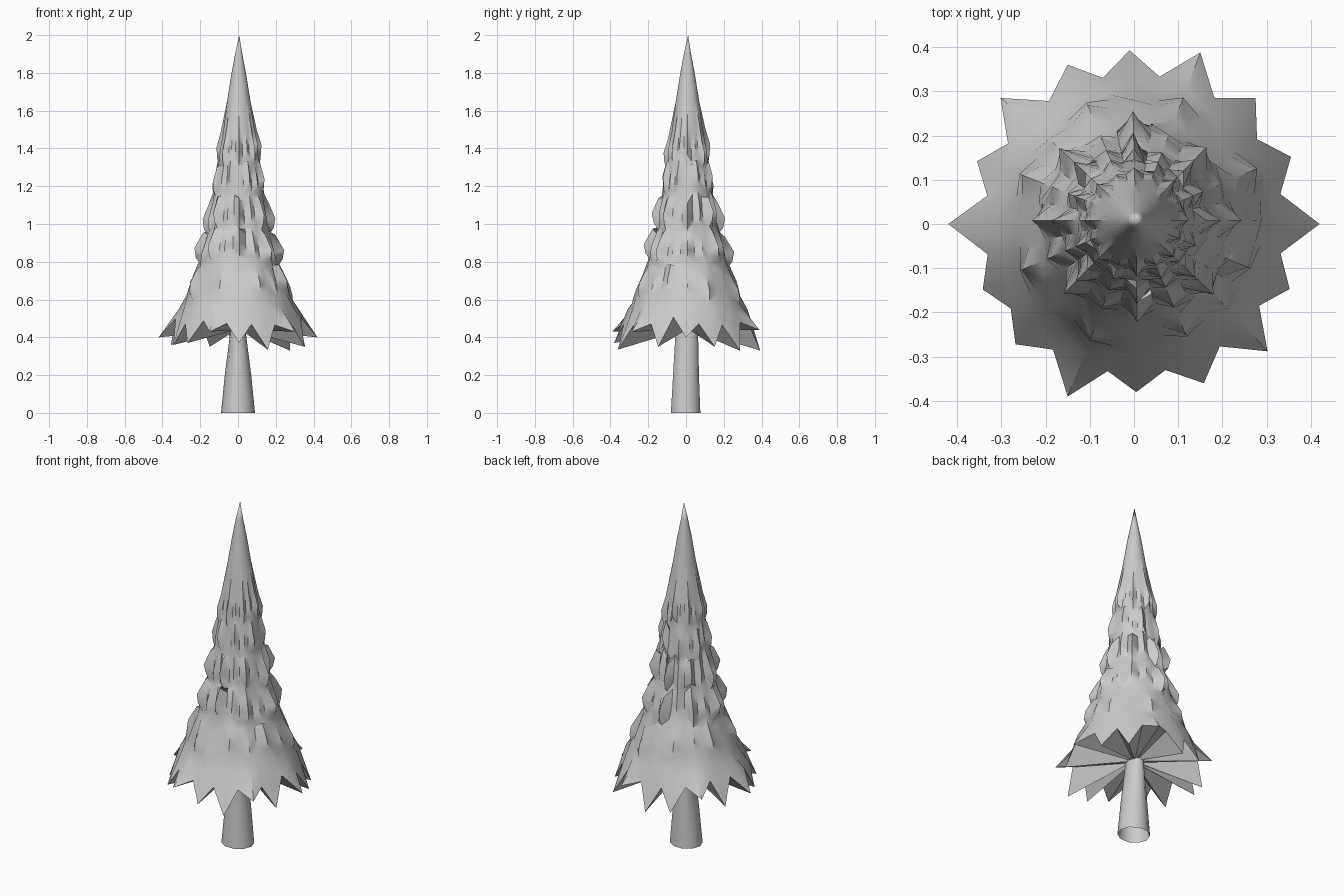
import bpy, bmesh, math, random
from math import cos, sin, pi, atan2

if "Cube" in bpy.data.objects:
    bpy.data.objects.remove(bpy.data.objects["Cube"])
random.seed(4)

grey = bpy.data.materials.new("plain grey")
grey.use_nodes = True
COLOUR = (0.6, 0.6, 0.6, 1)
grey.diffuse_color = COLOUR
grey.node_tree.nodes["Principled BSDF"].inputs["Base Color"].default_value = COLOUR

# Foliage core: height, radius
CORE = [(2.0, 0.0), (1.8, 0.038), (1.6, 0.07), (1.4, 0.1), (1.2, 0.127),
        (1.0, 0.158), (0.8, 0.21), (0.7, 0.245), (0.6, 0.285), (0.5, 0.325), (0.4, 0.35)]


def core(z):
    for (z1, r1), (z0, r0) in zip(CORE, CORE[1:]):
        if z >= z0:
            return r0 + (r1 - r0) * (z - z0) / (z1 - z0)
    return CORE[-1][1]


def polar(r, a, z):
    return (r * cos(a) + 0.004, r * sin(a) + 0.008, z)


def loft(name, rings, angle):
    """Skin a stack of rings; a ring of one point is an apex."""
    bm = bmesh.new()
    rows = [[bm.verts.new(p) for p in ring] for ring in rings]
    for a, b in zip(rows, rows[1:]):
        n = len(b)
        for i in range(n):
            j = (i + 1) % n
            if len(a) == 1:
                bm.faces.new((a[0], b[i], b[j]))
            else:
                bm.faces.new((a[i], b[i], b[j], a[j]))
    bmesh.ops.recalc_face_normals(bm, faces=bm.faces[:])
    mesh = bpy.data.meshes.new(name)
    bm.to_mesh(mesh)
    bm.free()
    mesh.materials.append(grey)
    obj = bpy.data.objects.new(name, mesh)
    bpy.context.collection.objects.link(obj)
    bpy.ops.object.select_all(action='DESELECT')
    obj.select_set(True)
    bpy.context.view_layer.objects.active = obj
    bpy.ops.object.shade_smooth_by_angle(angle=math.radians(angle))


# Tapered trunk, open underneath
loft("trunk", [[(cx + rx * cos(i * pi / 5), cy + ry * sin(i * pi / 5), z) for i in range(10)]
               for z, rx, ry, cx, cy in [(0.5, 0.04, 0.06, 0.0, 0.004),
                                         (0.42, 0.042, 0.063, 0.0, 0.004),
                                         (0.2, 0.07, 0.072, 0.0, 0.0),
                                         (0.0, 0.09, 0.082, 0.0, -0.002)]], 50)

# Hem: sixteen branch tips (x, y, z) with a notch between each pair
TIPS = [(0.42, 0, 0.40), (0.355, 0.152, 0.35), (0.275, 0.285, 0.33), (0.15, 0.388, 0.44),
        (-0.01, 0.393, 0.33), (-0.15, 0.36, 0.35), (-0.302, 0.285, 0.44), (-0.355, 0.142, 0.36),
        (-0.42, 0, 0.40), (-0.342, -0.148, 0.36), (-0.268, -0.272, 0.37), (-0.15, -0.39, 0.43),
        (0.005, -0.38, 0.37), (0.158, -0.36, 0.335), (0.302, -0.288, 0.43), (0.352, -0.147, 0.35)]
hem = []
for i, tip in enumerate(TIPS):
    nxt = TIPS[(i + 1) % 16]
    a0, a1 = atan2(tip[1], tip[0]), atan2(nxt[1], nxt[0])
    a = a0 + ((a1 - a0) % (2 * pi)) / 2
    hem += [tip, (0.338 * cos(a), 0.338 * sin(a), random.uniform(0.46, 0.51))]
angles = [atan2(p[1], p[0]) for p in hem]

# Smooth pointed crown
rings = [[(0.006, 0.011, 2.0)]]
for z in (1.9, 1.8, 1.65):
    rings.append([polar(core(z), a, z) for a in angles])

# Tiers of staggered leaf bumps: tip height, lift off the core, column shift
TIERS = [(1.38, 0.024, 0), (1.21, 0.027, 2), (1.035, 0.046, 0), (0.85, 0.052, 0), (0.66, 0.032, 2)]
# Leaf section: height offset from the tip, share of the lift
SECTION = [(0.10, 0.45), (0.02, 1.0), (-0.03, 0.55), (-0.055, 0.0)]
for z_tip, lift, shift in TIERS:
    bumps = []
    for i in range(32):
        kind = (i + shift) % 4
        if kind == 0:
            size = random.uniform(0.75, 1.0)
        elif kind == 2:
            size = random.uniform(0.1, 0.5)
        else:
            size = random.uniform(-0.35, -0.05)
        bumps.append((lift * size, random.uniform(-0.03, 0.03)))
    for dz, share in SECTION:
        rings.append([polar(core(z_tip + dz + j) + b * share, a, z_tip + dz + j)
                      for a, (b, j) in zip(angles, bumps)])

# Ridges that run out to the branch tips, the hem, then the underside fans
rings.append([polar(core(0.55) + (0.012 if i % 2 == 0 else -0.006), a, 0.55)
              for i, a in enumerate(angles)])
rings.append(hem)
rings.append([polar(0.03, a, 0.44) for a in angles])
loft("foliage", rings, 40)
